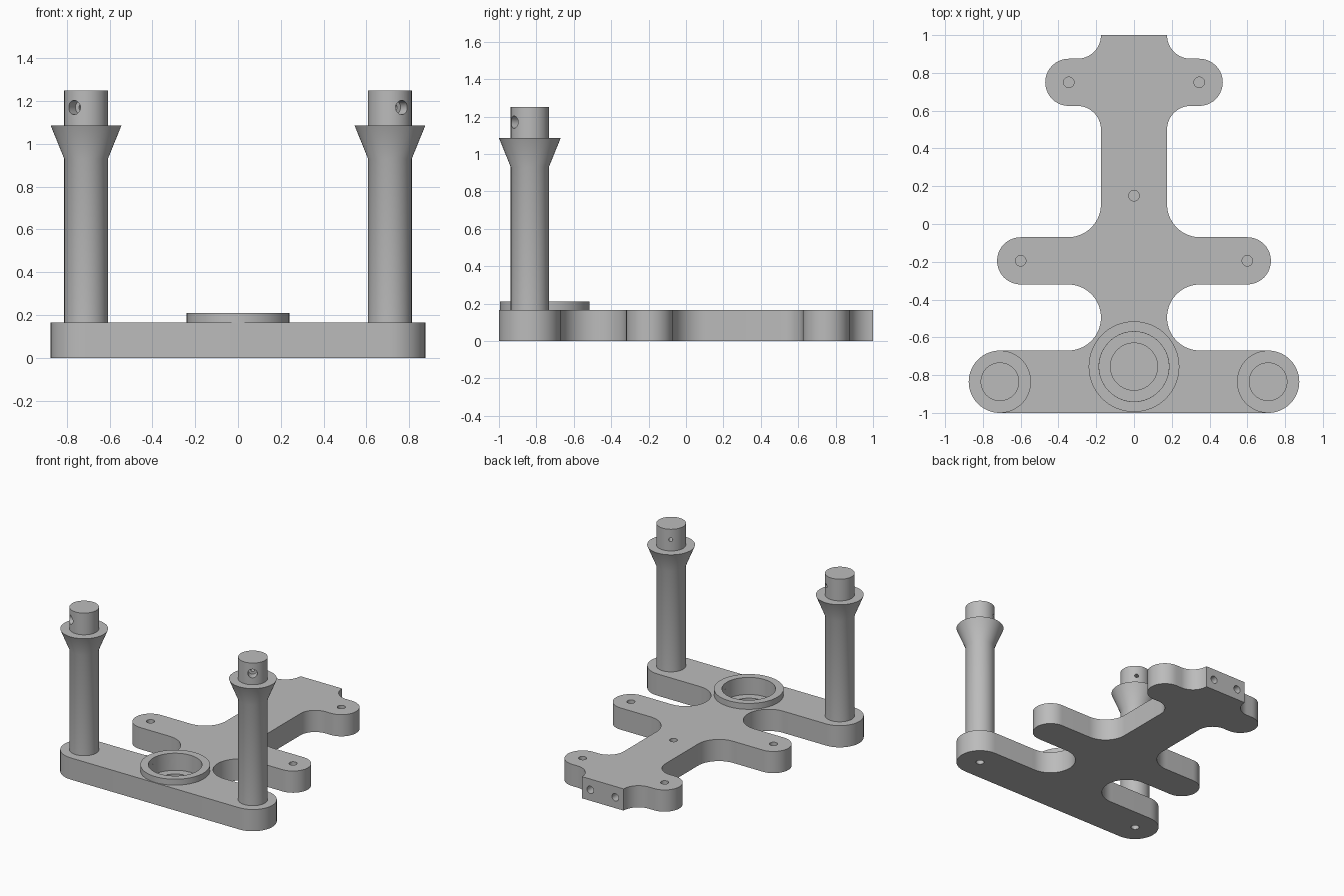
import bpy, bmesh, math
from mathutils import Vector, Matrix

cube = bpy.data.objects.get("Cube")
if cube:
    bpy.data.objects.remove(cube, do_unlink=True)

grey = bpy.data.materials.new("plain grey")
grey.use_nodes = True
colour = (0.5, 0.5, 0.5, 1)
grey.diffuse_color = colour
grey.node_tree.nodes["Principled BSDF"].inputs["Base Color"].default_value = colour

UP, DOWN, BACK = Vector((0, 0, 1)), Vector((0, 0, -1)), Vector((0, 1, 0))
THICK = 0.165
POST_X, POST_Y = 0.71, -0.835
RING_Y = -0.755


def finish(bm, name):
    bmesh.ops.recalc_face_normals(bm, faces=bm.faces)
    mesh = bpy.data.meshes.new(name)
    bm.to_mesh(mesh)
    bm.free()
    mesh.materials.append(grey)
    obj = bpy.data.objects.new(name, mesh)
    bpy.context.collection.objects.link(obj)
    return obj


def lathe(name, profile, origin=(0, 0, 0), axis=UP, closed=False, n=64):
    """Revolve (radius, height) points about an axis; radius 0 is a pole."""
    bm = bmesh.new()
    frame = Matrix.Translation(origin) @ axis.to_track_quat('Z', 'Y').to_matrix().to_4x4()
    rings = []
    for r, h in profile:
        count = n if r else 1
        rings.append([bm.verts.new(frame @ Vector((r * math.cos(math.tau * i / n),
                                                   r * math.sin(math.tau * i / n), h)))
                      for i in range(count)])
    pairs = list(zip(rings, rings[1:]))
    if closed:
        pairs.append((rings[-1], rings[0]))
    for a, b in pairs:
        if len(a) == 1 or len(b) == 1:
            bm.faces.new(a if len(a) > 1 else b)
            continue
        for i in range(n):
            j = (i + 1) % n
            bm.faces.new((a[i], a[j], b[j], b[i]))
    # Merge the poles away: flat caps need no centre point
    bmesh.ops.delete(bm, geom=[v for v in bm.verts if not v.link_faces], context='VERTS')
    return finish(bm, name)


def activate(obj):
    bpy.ops.object.select_all(action='DESELECT')
    obj.select_set(True)
    bpy.context.view_layer.objects.active = obj


def cut(obj, profile, origin, axis):
    cutter = lathe("cutter", profile, origin, axis, n=40)
    cutter.hide_render = True
    mod = obj.modifiers.new("cut", 'BOOLEAN')
    mod.operation, mod.solver, mod.object = 'DIFFERENCE', 'EXACT', cutter
    activate(obj)
    bpy.ops.object.modifier_apply(modifier=mod.name)
    bpy.data.objects.remove(cutter, do_unlink=True)


def drill(obj, radius, depth, origin, axis):
    """Blind hole; axis points out of the surface."""
    cut(obj, [(0, -depth), (radius, -depth), (radius, 0.02), (0, 0.02)], origin, axis)


def arc(cx, cy, r, start, end, steps=20):
    return [(cx + r * math.cos(math.radians(start + (end - start) * i / steps)),
             cy + r * math.sin(math.radians(start + (end - start) * i / steps)))
            for i in range(steps + 1)]


# Base plate: rounded arms joined to the spine by fillets, mirrored in x
half = (arc(POST_X, POST_Y, 0.165, -90, 90)
        + arc(0.35, -0.495, 0.175, 270, 180)
        + arc(0.35, -0.495, 0.175, 180, 90)[1:]
        + arc(0.6, -0.195, 0.125, -90, 90)
        + arc(0.35, 0.105, 0.175, 270, 180)
        + arc(0.3, 0.5, 0.125, 180, 90)
        + arc(0.345, 0.75, 0.125, -90, 90)
        + arc(0.3, 1.0, 0.125, 270, 180))
outline = half + [(-x, y) for x, y in reversed(half)]
bm = bmesh.new()
face = bm.faces.new([bm.verts.new((x, y, 0)) for x, y in outline])
top = bmesh.ops.extrude_face_region(bm, geom=[face])["geom"]
bmesh.ops.translate(bm, vec=(0, 0, THICK),
                    verts=[g for g in top if isinstance(g, bmesh.types.BMVert)])
plate = finish(bm, "base_plate")

# Stepped seat inside the collar
cut(plate, [(0, 0.05), (0.125, 0.05), (0.125, 0.08), (0.185, 0.08), (0.185, 0.25), (0, 0.25)],
    (0, RING_Y, 0), UP)

# Screw holes in the top, the back end and under the posts
drill(plate, 0.028, 0.1, (0, 0.15, THICK), UP)
for s in (1, -1):
    drill(plate, 0.028, 0.1, (s * 0.6, -0.195, THICK), UP)
    drill(plate, 0.028, 0.1, (s * 0.345, 0.75, THICK), UP)
    drill(plate, 0.028, 0.12, (s * 0.105, 1, THICK / 2), BACK)
    drill(plate, 0.028, 0.12, (s * POST_X, POST_Y, 0), DOWN)

# Raised collar
collar = lathe("collar", [(0.185, THICK), (0.24, THICK), (0.24, 0.21), (0.185, 0.21)],
               (0, RING_Y, 0), closed=True)

# Posts with flared shoulder and an angled, stepped cross hole
parts = [plate, collar]
for s, side in ((1, "left"), (-1, "right")):
    post = lathe(side + "_post",
                 [(0, THICK), (0.102, THICK), (0.102, 0.93), (0.165, 1.085),
                  (0.102, 1.085), (0.102, 1.25), (0, 1.25)], (s * POST_X, POST_Y, 0))
    cut(post, [(0, -0.15), (0.014, -0.15), (0.014, 0.04), (0.033, 0.04), (0.033, 0.15), (0, 0.15)],
        (s * POST_X, POST_Y, 1.17), Vector((s * 0.55, -0.83, 0)))
    parts.append(post)

for obj in parts:
    activate(obj)
    bpy.ops.object.shade_smooth_by_angle(angle=math.radians(30))
